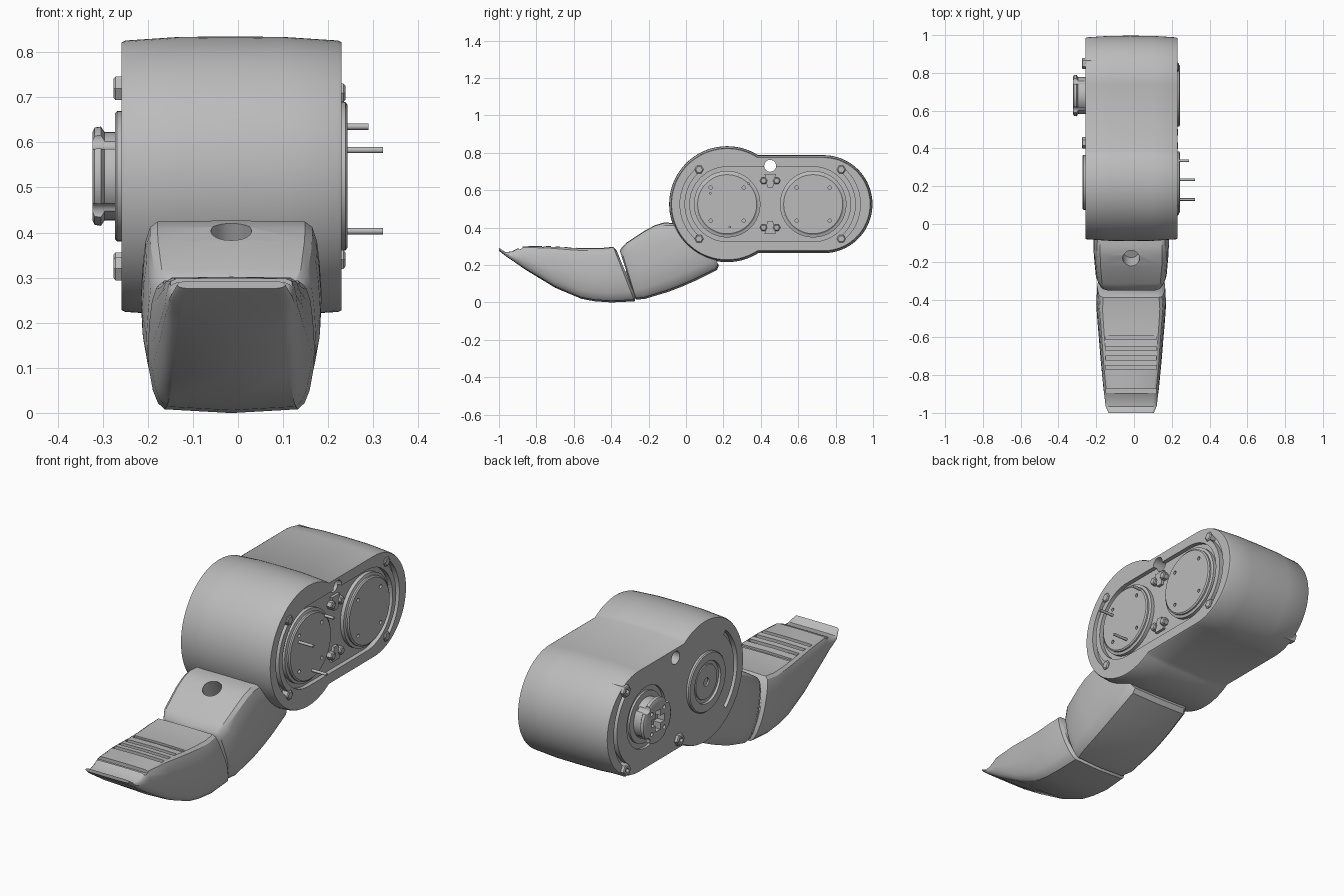
import bpy, bmesh
from math import sin, cos, radians, sqrt, atan2, degrees
from mathutils import Matrix, Vector

cube = bpy.data.objects.get("Cube")
if cube:
    bpy.data.objects.remove(cube, do_unlink=True)

grey = bpy.data.materials.new("Plain grey")
grey.use_nodes = True
grey.diffuse_color = (0.5, 0.5, 0.5, 1)
grey.node_tree.nodes["Principled BSDF"].inputs["Base Color"].default_value = (0.5, 0.5, 0.5, 1)
parts = []
MID_Z = 0.525            # height of both motor axes
AXES = (0.22, 0.68)      # front and rear motor axes along y


def loft(name, rings, keep=True):
    """Bridge matching rings of points and cap both ends."""
    bm = bmesh.new()
    rows = [[bm.verts.new(p) for p in ring] for ring in rings]
    n = len(rows[0])
    for a, b in zip(rows, rows[1:]):
        for i in range(n):
            j = (i + 1) % n
            bm.faces.new((a[i], a[j], b[j], b[i]))
    bm.faces.new(rows[0][::-1])
    bm.faces.new(rows[-1])
    bmesh.ops.recalc_face_normals(bm, faces=bm.faces)
    mesh = bpy.data.meshes.new(name)
    bm.to_mesh(mesh)
    bm.free()
    obj = bpy.data.objects.new(name, mesh)
    bpy.context.collection.objects.link(obj)
    if keep:
        mesh.materials.append(grey)
        parts.append(obj)
    else:
        obj.hide_render = True
    return obj


def arc(y, z, r, a0, a1, n):
    """Points on an arc in the side plane, angles in degrees."""
    return [(y + r * cos(radians(a0 + (a1 - a0) * i / n)),
             z + r * sin(radians(a0 + (a1 - a0) * i / n))) for i in range(n + 1)]


def prism(name, outline, x0, x1, keep=True):
    return loft(name, [[(x, y, z) for y, z in outline] for x in (x0, x1)], keep)


def turned(name, y, z, profile, n=48, keep=True):
    """Turn (x, radius) pairs about an axis along x."""
    return loft(name, [[(x, *p) for p in arc(y, z, r, 0, 360, n)[:-1]]
                       for x, r in profile], keep)


def box(y, z, dy, dz, x0, x1):
    outline = [(y - dy, z - dz), (y + dy, z - dz), (y + dy, z + dz), (y - dy, z + dz)]
    return prism("cutter", outline, x0, x1, False)


def cut(obj, *cutters):
    """Subtract each cutter, bake the result and drop the cutter."""
    for c in cutters:
        mod = obj.modifiers.new("cut", 'BOOLEAN')
        mod.operation, mod.solver, mod.object = 'DIFFERENCE', 'EXACT', c
        dg = bpy.context.evaluated_depsgraph_get()
        dg.update()
        mesh = bpy.data.meshes.new_from_object(obj.evaluated_get(dg))
        obj.modifiers.clear()
        obj.data = mesh
        bpy.data.objects.remove(c, do_unlink=True)


# Motor housing: large front drum running into a rear rounded block
def housing_outline(off):
    big, small = 0.31 - off, 0.262 - off
    a = degrees(atan2(small, sqrt(big * big - small * small)))
    return (arc(AXES[0], MID_Z, big, a, 360 - a, 60)
            + arc(0.735, MID_Z, small, -90, 90, 40))


def pocket_outline(r):
    return arc(AXES[0], MID_Z, r, 90, 270, 32) + arc(AXES[1], MID_Z, r, -90, 90, 32)


def arc_slot(y, mid, x0, x1, r0=0.228, r1=0.252, half=50):
    outline = arc(y, MID_Z, r0, mid - half, mid + half, 24)
    outline += arc(y, MID_Z, r1, mid + half, mid - half, 24)
    return prism("cutter", outline, x0, x1, False)


body = loft("motor_housing", [[(x, y, z) for y, z in housing_outline(off)] for x, off in (
    (-0.258, 0.013), (-0.25, 0.009), (-0.13, 0.001), (-0.02, 0), (0.1, 0.001),
    (0.222, 0.009), (0.23, 0.013))])
cut(body, prism("cutter", pocket_outline(0.2), 0.208, 0.3, False))
for side in ((-0.3, -0.235), (0.205, 0.3)):
    cut(body, arc_slot(AXES[0], 180, *side), arc_slot(AXES[1], 0, *side))
cut(body, turned("cutter", AXES[1], MID_Z, [(-0.3, 0.15), (-0.245, 0.15)], keep=False))
cut(body, turned("cutter", 0.45, 0.73, [(-0.5, 0.032), (0.5, 0.032)], 24, False))

# Motor end discs with small vent holes
for label, y in zip(("front", "rear"), AXES):
    disc = turned(label + "_motor_disc", y, MID_Z, [
        (0.15, 0.178), (0.226, 0.178), (0.23, 0.165), (0.238, 0.165), (0.243, 0.158)])
    for p in arc(y, MID_Z, 0.125, 45, 315, 3):
        cut(disc, turned("cutter", *p, [(0.23, 0.009), (0.3, 0.009)], 12, False))

# Terminal pins
for i, (y, z, x) in enumerate(((0.13, 0.583, 0.322), (0.235, 0.403, 0.322), (0.335, 0.635, 0.29))):
    turned(f"terminal_pin_{i + 1}", y, z, [(0.2, 0.007), (x, 0.007)], 12)

# Bracket between the motors, and retaining clips at the corners
for s in (-1, 1):
    for dy in (-0.035, 0.035):
        turned("bracket_post", 0.45 + dy, MID_Z + s * 0.125,
               [(0.2, 0.02), (0.23, 0.02), (0.234, 0.014)], 6)
    prism("bracket_bar", [(0.42, MID_Z + s * 0.16), (0.48, MID_Z + s * 0.16),
                          (0.465, MID_Z + s * 0.09), (0.435, MID_Z + s * 0.09)], 0.2, 0.222)
    for y in (0.07, 0.83):
        turned("housing_screw", y, MID_Z + s * 0.185,
               [(0.2, 0.024), (0.234, 0.024), (0.238, 0.018)], 6)

# Nuts on the opposite face
for y, z in ((0.43, 0.32), (0.85, 0.33), (0.85, 0.72)):
    turned("side_nut", y, z, [(-0.2, 0.03), (-0.272, 0.03), (-0.276, 0.024),
                              (-0.276, 0.013), (-0.262, 0.013)], 6)

# Bearing ring with a sunken centre
turned("bearing_ring", AXES[0], MID_Z, [
    (-0.2, 0.145), (-0.268, 0.145), (-0.273, 0.14), (-0.273, 0.102),
    (-0.262, 0.1), (-0.262, 0.085), (-0.266, 0.083), (-0.266, 0.02), (-0.25, 0.02)])

# Output hub with a cross-shaped socket and notched flange
hub = turned("output_hub", AXES[1], MID_Z, [
    (-0.2, 0.125), (-0.255, 0.125), (-0.258, 0.098), (-0.296, 0.098),
    (-0.304, 0.11), (-0.318, 0.108), (-0.323, 0.098)])
cut(hub, box(AXES[1], MID_Z, 0.05, 0.018, -0.4, -0.285),
    box(AXES[1], MID_Z, 0.018, 0.05, -0.4, -0.285))
for p in arc(AXES[1], MID_Z, 0.115, 45, 315, 3):
    cut(hub, turned("cutter", *p, [(-0.4, 0.022), (-0.262, 0.022)], 16, False))
for p in arc(AXES[1], MID_Z, 0.07, 45, 315, 3):
    cut(hub, turned("cutter", *p, [(-0.4, 0.01), (-0.3, 0.01)], 12, False))

# Finger segments: rounded sections between a top and a bottom line
HALF = ((0.8, 0), (0.88, 0.05), (0.94, 0.15), (0.99, 0.33), (1, 0.5),
        (0.98, 0.7), (0.95, 0.86), (0.9, 0.96), (0.82, 1))
SECTION = [(0, -0.03), *HALF, (0, 1.01)] + [(-u, t) for u, t in HALF[::-1]]


def segment(name, stations):
    rings = []
    for ty, tz, by, bz, w in stations:
        top, low = Vector((-0.015, ty, tz)), Vector((-0.015, by, bz))
        rings.append([low.lerp(top, t) + Vector((u * w, 0, 0)) for u, t in SECTION])
    return loft(name, rings)


lower = segment("finger_base_segment", (
    (-0.352, 0.27, -0.278, 0.04, 0.15), (-0.347, 0.285, -0.268, 0.022, 0.168),
    (-0.315, 0.318, -0.22, 0.028, 0.188), (-0.22, 0.38, -0.1, 0.065, 0.198),
    (-0.165, 0.41, -0.03, 0.092, 0.2), (-0.115, 0.424, 0.04, 0.122, 0.2),
    (-0.03, 0.42, 0.16, 0.18, 0.195), (0.05, 0.42, 0.172, 0.205, 0.19)))
tip = segment("fingertip", (
    (-0.37, 0.275, -0.272, 0.035, 0.165), (-0.388, 0.294, -0.278, 0.014, 0.18),
    (-0.45, 0.288, -0.40, 0.008, 0.185), (-0.53, 0.287, -0.49, 0.014, 0.179),
    (-0.60, 0.29, -0.56, 0.027, 0.173), (-0.75, 0.3, -0.70, 0.084, 0.161),
    (-0.88, 0.298, -0.86, 0.179, 0.147), (-0.93, 0.272, -0.92, 0.219, 0.14),
    (-0.965, 0.268, -0.96, 0.245, 0.136), (-1.0, 0.292, -1.0, 0.276, 0.12)))

# Angled screw hole in the base segment
hole = turned("cutter", 0, 0, [(-0.09, 0.045), (0.2, 0.045)], 32, False)
hole.matrix_world = (Matrix.Translation((-0.015, -0.18, 0.4))
                     @ Matrix.Rotation(radians(28), 4, 'X')
                     @ Matrix.Rotation(radians(-90), 4, 'Y'))
cut(lower, hole)

# Grip grooves across the fingertip
for y in (-0.60, -0.66, -0.71, -0.76, -0.885):
    cut(tip, box(y, 0.3, 0.011, 0.018, -0.15, 0.12))

# Hidden knuckle joining both segments
turned("knuckle_joint", -0.305, 0.12, [(-0.14, 0.05), (0.11, 0.05)], 32)

# Smooth shading with crisp edges
bpy.ops.object.select_all(action='DESELECT')
for obj in parts:
    obj.select_set(True)
bpy.context.view_layer.objects.active = body
bpy.ops.object.shade_smooth_by_angle(angle=radians(32))
